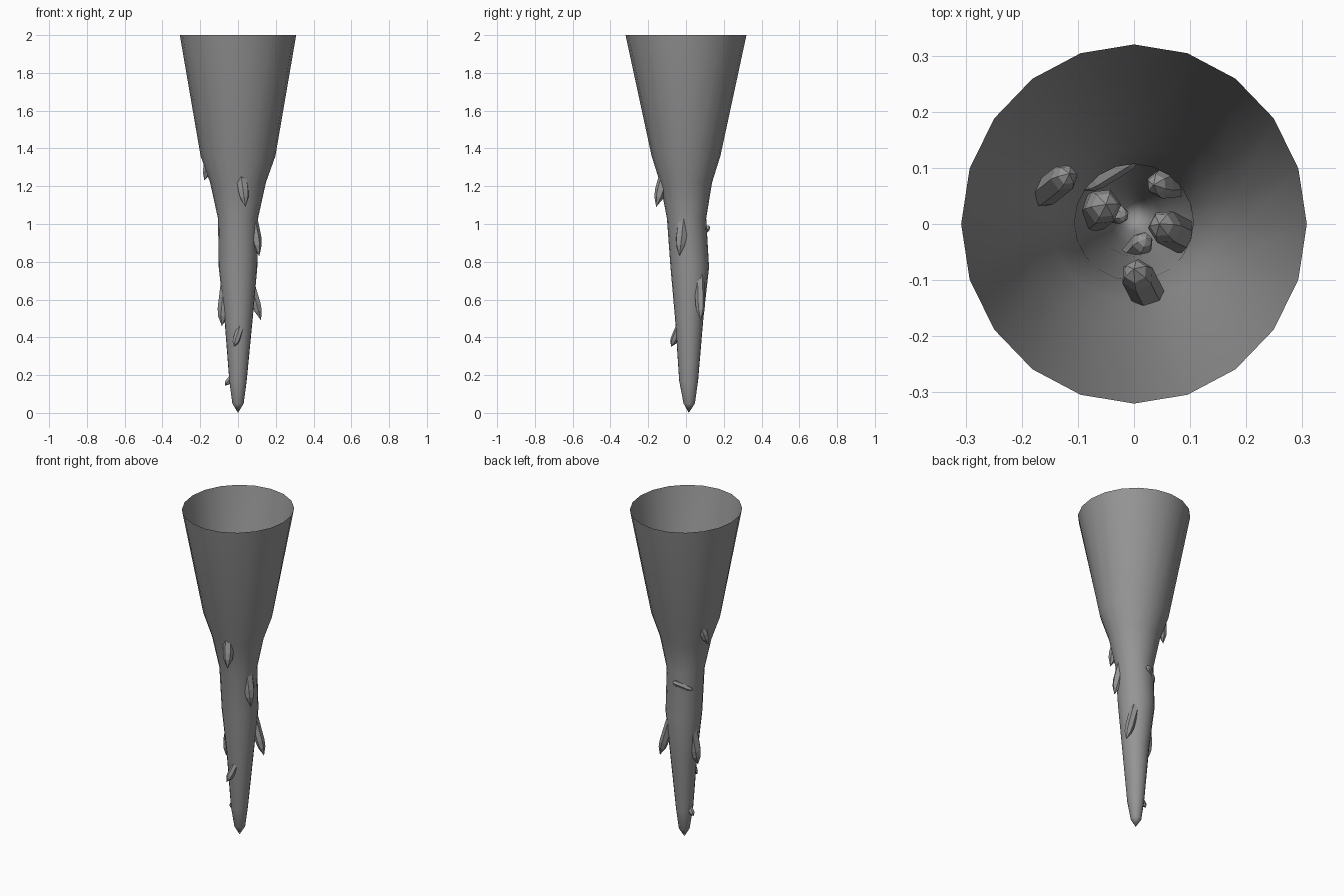
import bpy, bmesh, math
from mathutils import Vector

if "Cube" in bpy.data.objects:
    bpy.data.objects.remove(bpy.data.objects["Cube"])

stone = bpy.data.materials.new("grey stone")
stone.use_nodes = True
grey = (0.3, 0.3, 0.3, 1)
stone.diffuse_color = grey
stone.node_tree.nodes["Principled BSDF"].inputs["Base Color"].default_value = grey


def make_object(name, bm):
    mesh = bpy.data.meshes.new(name)
    bm.to_mesh(mesh)
    bm.free()
    mesh.materials.append(stone)
    obj = bpy.data.objects.new(name, mesh)
    bpy.context.collection.objects.link(obj)
    return obj


def bridge(bm, low, high):
    n = len(low)
    for i in range(n):
        j = (i + 1) % n
        bm.faces.new((low[i], low[j], high[j], high[i]))


def cap(bm, ring, point, flip):
    tip = bm.verts.new(point)
    n = len(ring)
    for i in range(n):
        a, b = ring[i], ring[(i + 1) % n]
        bm.faces.new((a, b, tip) if flip else (b, a, tip))


# Hollow spike: height, centre x, centre y, radius x, radius y
SIDES = 20
RINGS = [
    (0.05, 0, 0.017, 0.03, 0.03),
    (0.17, 0, 0.014, 0.046, 0.05),
    (0.5, 0.003, 0.017, 0.075, 0.075),
    (0.77, 0, 0.02, 0.102, 0.102),
    (1.03, 0, 0.003, 0.106, 0.104),
    (1.22, 0, 0, 0.148, 0.138),
    (1.36, 0, 0, 0.198, 0.182),
    (2.0, 0, 0, 0.308, 0.32),
]
bm = bmesh.new()
loops = []
for z, cx, cy, rx, ry in RINGS:
    angles = [math.tau * i / SIDES for i in range(SIDES)]
    loops.append([bm.verts.new((cx + rx * math.cos(a), cy + ry * math.sin(a), z)) for a in angles])
for low, high in zip(loops, loops[1:]):
    bridge(bm, low, high)
cap(bm, loops[0], (0, 0.015, 0), False)
spike = make_object("hollow_spike", bm)
bpy.context.view_layer.objects.active = spike
spike.select_set(True)
bpy.ops.object.shade_smooth_by_angle(angle=math.radians(30))


# Six-sided crystals, pointed at both ends and sunk through the wall
def crystal(name, start, end, radius):
    start, end = Vector(start), Vector(end)
    axis = end - start
    turn = axis.to_track_quat("Z", "Y")
    bm = bmesh.new()
    rings = []
    for t, scale in ((0.17, 0.8), (0.3, 1), (0.85, 1), (0.94, 0.7)):
        ring = []
        for i in range(6):
            a = math.tau * i / 6
            offset = Vector((math.cos(a), math.sin(a), 0)) * radius * scale
            ring.append(bm.verts.new(start + axis * t + turn @ offset))
        rings.append(ring)
    for low, high in zip(rings, rings[1:]):
        bridge(bm, low, high)
    cap(bm, rings[0], start, False)
    cap(bm, rings[-1], end, True)
    make_object(name, bm)


crystal("upper_front_crystal", (0.04, -0.158, 1.09), (0, -0.08, 1.38), 0.03)
crystal("upper_side_crystal", (-0.178, 0.04, 1.23), (-0.115, 0.09, 1.46), 0.025)
crystal("middle_side_crystal", (0.113, -0.035, 0.83), (0.045, 0, 1.16), 0.031)
crystal("middle_back_crystal", (-0.095, 0.06, 0.935), (0.005, 0.122, 0.985), 0.017)
crystal("lower_left_crystal", (0.122, 0.078, 0.49), (0.035, 0.07, 0.78), 0.026)
crystal("lower_right_crystal", (-0.086, 0.008, 0.46), (-0.05, 0.035, 0.76), 0.033)
crystal("lower_front_crystal", (-0.022, -0.078, 0.35), (0.022, -0.025, 0.48), 0.02)
crystal("tip_crystal", (-0.068, 0.022, 0.145), (-0.015, 0.015, 0.21), 0.016)
